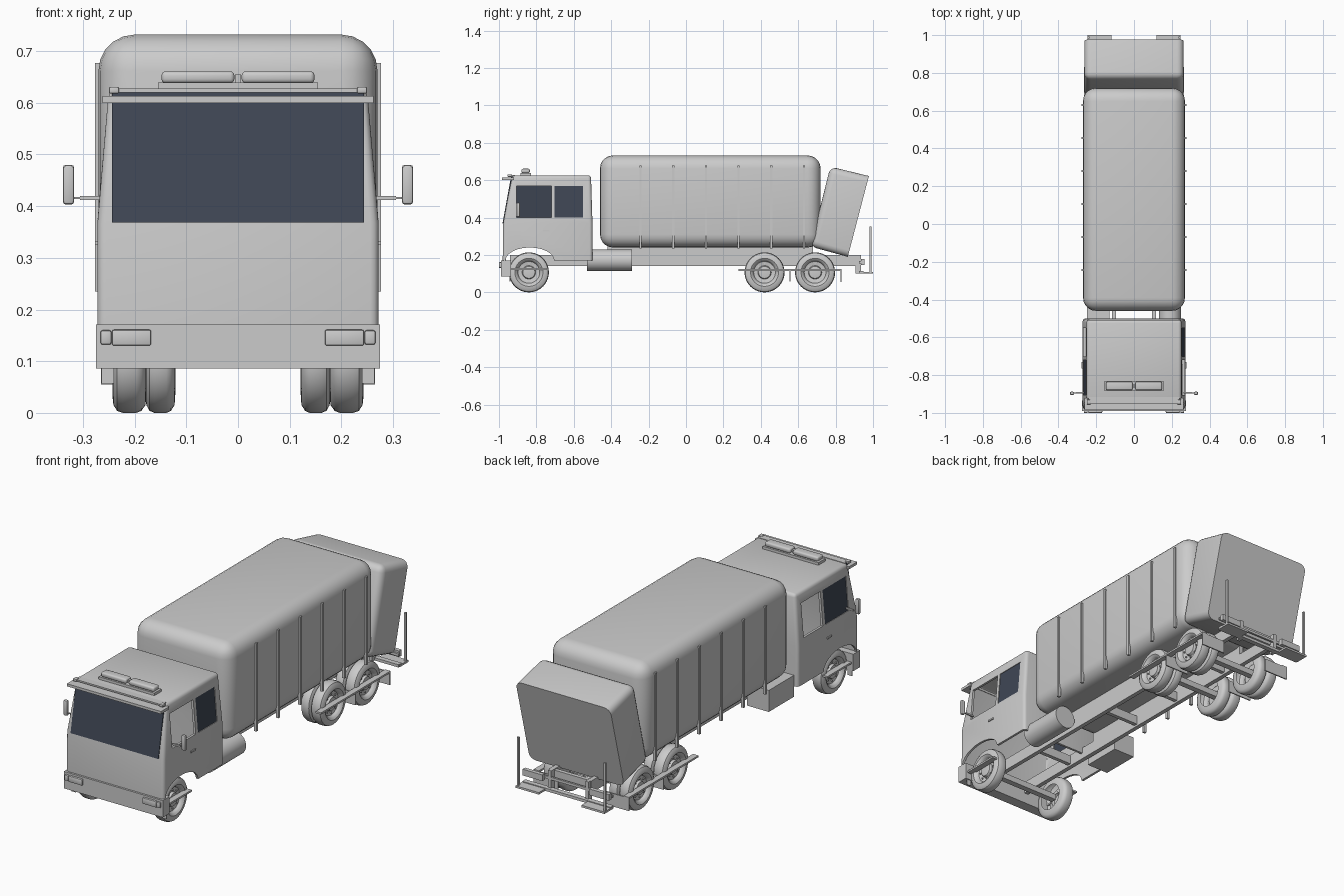
import bpy, bmesh, math
from mathutils import Matrix, Vector

if "Cube" in bpy.data.objects:
    bpy.data.objects.remove(bpy.data.objects["Cube"])


def material(name, rgb):
    m = bpy.data.materials.new(name)
    m.diffuse_color = (*rgb, 1)
    m.use_nodes = True
    m.node_tree.nodes["Principled BSDF"].inputs["Base Color"].default_value = m.diffuse_color
    return m


GREY = material("body_grey", (0.6, 0.6, 0.6))
GLASS = material("dark_glass", (0.05, 0.062, 0.09))


def smooth(ob):
    bpy.ops.object.select_all(action='DESELECT')
    ob.select_set(True)
    bpy.context.view_layer.objects.active = ob
    bpy.ops.object.shade_smooth_by_angle(angle=math.radians(35))


def finish(name, bm, mat=GREY):
    bmesh.ops.recalc_face_normals(bm, faces=bm.faces)
    me = bpy.data.meshes.new(name)
    bm.to_mesh(me)
    bm.free()
    me.materials.append(mat)
    ob = bpy.data.objects.new(name, me)
    bpy.context.collection.objects.link(ob)
    smooth(ob)
    return ob


def box(name, x, y, z, bevel=0, seg=2, mat=GREY, tilt=0):
    """Box from (min, max) ranges, optionally rounded or tilted about y."""
    bm = bmesh.new()
    bmesh.ops.create_cube(bm, size=1)
    if tilt == 0:
        rot = Matrix.Identity(4)
    else:
        rot = Matrix.Rotation(tilt, 4, 'Y')
    size = [abs(r[1] - r[0]) for r in (x, y, z)]
    mid = Vector([(r[0] + r[1]) / 2 for r in (x, y, z)])
    bmesh.ops.transform(bm, matrix=Matrix.Translation(mid) @ rot @ Matrix.Diagonal((*size, 1)), verts=bm.verts)
    if bevel:
        bmesh.ops.bevel(bm, geom=bm.edges[:], offset=bevel, segments=seg, profile=0.5, affect='EDGES')
    return finish(name, bm, mat)


def pair(name, x, y, z, **kw):
    """The same box on both sides."""
    for s, side in ((1, "right"), (-1, "left")):
        box(f"{name}_{side}", sorted((s * x[0], s * x[1])), y, z, **kw)


def prism(points, half):
    """Side profile (y, z) extruded across x."""
    bm = bmesh.new()
    f = bm.faces.new([bm.verts.new((-half, y, z)) for y, z in points])
    new = bmesh.ops.extrude_face_region(bm, geom=[f])['geom']
    bmesh.ops.translate(bm, vec=(2 * half, 0, 0), verts=[v for v in new if isinstance(v, bmesh.types.BMVert)])
    bmesh.ops.recalc_face_normals(bm, faces=bm.faces)
    return bm


def lathe(name, profile, center, side=1, steps=40):
    """Profile of (x, radius) turned about the x axis."""
    bm = bmesh.new()
    vs = [bm.verts.new((side * x, 0, r)) for x, r in profile]
    es = [bm.edges.new(p) for p in zip(vs, vs[1:])]
    bmesh.ops.spin(bm, geom=vs + es, cent=(0, 0, 0), axis=(1, 0, 0), angle=math.tau, steps=steps)
    bmesh.ops.remove_doubles(bm, verts=bm.verts, dist=1e-5)
    bmesh.ops.translate(bm, vec=center, verts=bm.verts)
    return finish(name, bm)


# --- container with side ribs
box("container", (-.27, .27), (-.46, .72), (.24, .732), bevel=.07, seg=5)
for i in range(6):
    y = -.243 + i * .1747
    pair(f"rib_{i}", (.262, .277), (y - .006, y + .006), (.235, .677))

# --- tilted rear hopper, rounded everywhere but around its flat back
bm = prism([(.665, .245), (.865, .19), (.978, .622), (.772, .672)], .263)
back = [v for v in bm.verts if v.co.y > .8]
bmesh.ops.bevel(bm, geom=[e for e in bm.edges if not all(v in back for v in e.verts)],
                offset=.035, segments=4, profile=.5, affect='EDGES')
finish("hopper", bm)

# --- cab shell: profile with wheel arch, tapered above the belt line
arch = [(-.835 + .13 * math.cos(a), .17 + .07 * math.sin(a))
        for a in (math.pi * k / 12 for k in range(13))]
bm = prism([(-.5, .17)] + arch + [(-.98, .17), (-.978, .367), (-.93, .626), (-.508, .626), (-.5, .37)], .272)
bmesh.ops.bisect_plane(bm, geom=bm.verts[:] + bm.edges[:] + bm.faces[:], plane_co=(0, 0, .367), plane_no=(0, 0, 1))
bmesh.ops.remove_doubles(bm, verts=bm.verts, dist=.004)
for v in bm.verts:
    if v.co.z > .6:
        v.co.x *= .25 / .272
bm.normal_update()
under = [f for f in bm.faces if abs(f.normal.x) < .5 and f.calc_center_median().z < .245]
bmesh.ops.delete(bm, geom=under, context='FACES')
bmesh.ops.bevel(bm, geom=[e for e in bm.edges if len(e.link_faces) == 2 and e.calc_face_angle() > .6],
                offset=.016, segments=3, profile=.5, affect='EDGES')
cab = finish("cab", bm)
shell = cab.modifiers.new("shell", 'SOLIDIFY')
shell.thickness = .012
shell.offset = -1
windows = (("front", (-.906, -.72)), ("rear", (-.702, -.55)))
cutters = []
for name, y in windows:
    c = box(f"{name}_window_cutter", (-.4, .4), y, (.4, .57))
    c.hide_render = True
    cutters.append(c)
    cut = cab.modifiers.new(name, 'BOOLEAN')
    cut.operation = 'DIFFERENCE'
    cut.object = c
bpy.ops.object.select_all(action='DESELECT')
cab.select_set(True)
bpy.context.view_layer.objects.active = cab
bpy.ops.object.convert(target='MESH')
smooth(cab)
for c in cutters:
    bpy.data.objects.remove(c)

# --- glass: right front and left rear windows are wound down
for s, (name, y) in ((1, windows[1]), (-1, windows[0])):
    box(f"{name}_window_glass", (s * .257 - .002, s * .257 + .002), (y[0] - .003, y[1] + .003),
        (.397, .573), mat=GLASS, tilt=-s * .088)
bm = prism([(-.976, .368), (-.981, .368), (-.935, .622), (-.928, .622)], .244)
finish("windshield", bm, GLASS)

# --- cab fittings
box("sun_visor", (-.262, .262), (-.985, -.92), (.6, .613))
box("visor_trim", (-.24, .24), (-.95, -.915), (.62, .628))
pair("marker_light", (.23, .25), (-.955, -.93), (.618, .631), bevel=.003)
box("beacon_base", (-.155, .155), (-.885, -.83), (.624, .639))
pair("beacon", (.007, .148), (-.88, -.835), (.638, .661), bevel=.008, seg=3)
box("beacon_centre", (-.006, .006), (-.865, -.85), (.638, .655))
pair("mirror_arm", (.262, .306), (-.898, -.89), (.412, .42))
pair("mirror", (.317, .339), (-.905, -.888), (.403, .48), bevel=.006)
pair("mirror_joint", (.304, .32), (-.897, -.891), (.414, .418))
pair("door_handle", (.268, .277), (-.765, -.73), (.325, .333))
box("front_bumper", (-.275, .275), (-.99, -.935), (.086, .171))
pair("headlight", (.168, .244), (-1, -.985), (.13, .161), bevel=.004)
pair("indicator", (.245, .266), (-1, -.985), (.132, .16), bevel=.004)

# --- chassis
pair("chassis_rail", (.095, .117), (-.94, .92), (.14, .2))
for i, y in enumerate((-.6, -.1, .2, .555, .9)):
    box(f"cross_member_{i}", (-.1, .1), (y - .01, y + .01), (.15, .195))
pair("container_mount", (.095, .117), (-.42, .68), (.195, .25))
bm = bmesh.new()
bmesh.ops.create_cone(bm, cap_ends=True, segments=32, radius1=.058, radius2=.058, depth=.24,
                      matrix=Matrix.Translation((.19, -.41, .172)) @ Matrix.Rotation(math.pi / 2, 4, 'X'))
finish("fuel_tank", bm)
box("battery_box", (-.25, -.13), (-.5, -.3), (.117, .225))

# --- wheels: tyre, dished rim and hub
R = .107
TYRE = [(0, .066), (.002, .092), (.01, .103), (.02, R), (.046, R), (.057, .103), (.064, .092), (.066, .075),
        (.06, .066), (.054, .062), (.046, .058), (.042, .036), (.054, .032), (.056, .018), (.056, 0)]
INNER = [(x * .88, r) for x, r in TYRE[:9]] + [(.04, .05), (.04, 0)]
for axle, y in (("front", -.84), ("middle", .42), ("rear", .69)):
    box(f"{axle}_axle", (-.2, .2), (y - .015, y + .015), (.093, .123))
    for s, side in ((1, "right"), (-1, "left")):
        lathe(f"{axle}_wheel_{side}", TYRE, (s * .177, y, R), s)
        if axle != "front":
            lathe(f"{axle}_inner_wheel_{side}", INNER, (s * .121, y, R), s)
        bm = bmesh.new()
        for k in range(8):
            a = k * math.tau / 8
            bmesh.ops.create_cone(bm, cap_ends=True, segments=6, radius1=.004, radius2=.004, depth=.008,
                                  matrix=Matrix.Translation((s * .223, y + .046 * math.cos(a), R + .046 * math.sin(a)))
                                  @ Matrix.Rotation(math.pi / 2, 4, 'Y'))
        finish(f"{axle}_wheel_nuts_{side}", bm)

# --- side guards and mud flaps
pair("front_guard", (.235, .265), (-.94, -.745), (.12, .129))
pair("rear_guard", (.235, .265), (.28, .832), (.115, .124))
pair("middle_flap", (.13, .265), (.553, .559), (.058, .12))
pair("rear_flap", (.13, .265), (.826, .832), (.055, .12))
pair("front_flap", (.24, .264), (-.945, -.939), (.057, .128))

# --- rear underrun bar, steps, lamps and poles
box("underrun_bar", (-.245, .245), (.925, .95), (.1, .114))
pair("underrun_bracket", (.095, .112), (.905, .935), (.1, .2))
pair("rear_step", (.118, .247), (.93, 1), (.1, .11))
box("lamp_bar", (-.245, .245), (.925, .935), (.155, .168))
pair("rear_lamp", (.13, .24), (.935, .955), (.147, .178))
pair("warning_pole", (.236, .246), (.982, .992), (.105, .352))
